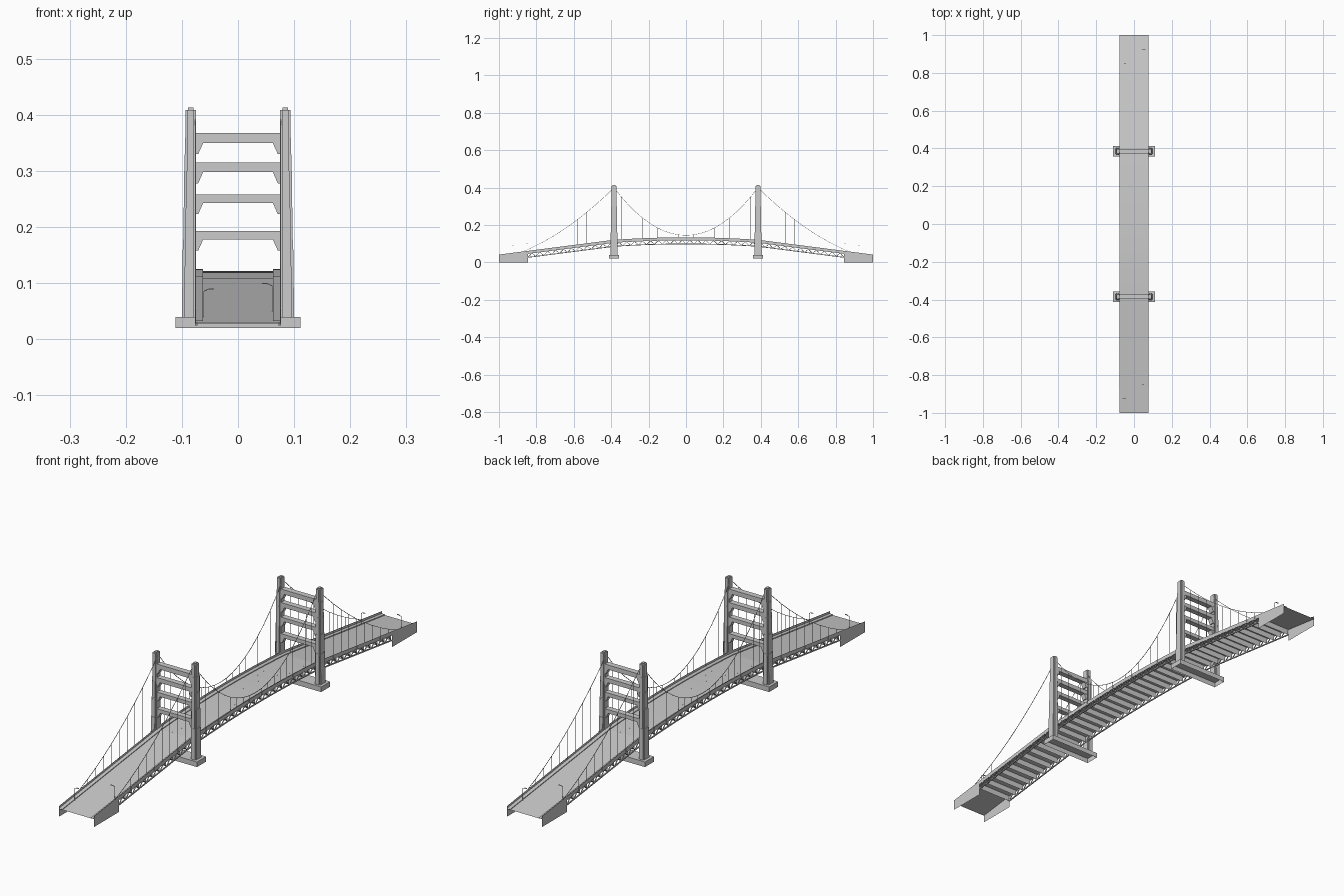
import bpy, bmesh
from mathutils import Vector, Matrix

if "Cube" in bpy.data.objects:
    bpy.data.objects.remove(bpy.data.objects["Cube"], do_unlink=True)

grey = bpy.data.materials.new("plain_grey")
grey.use_nodes = True
GREY = (0.6, 0.6, 0.6, 1)
grey.diffuse_color = GREY
grey.node_tree.nodes["Principled BSDF"].inputs["Base Color"].default_value = GREY

TOWER_Y = 0.385
ABUT_Y = 0.845
SIDE_X = 0.076
DEPTH = 0.023     # truss depth below the deck
RAIL = 0.012      # parapet height above the deck


def finish(name, bm):
    mesh = bpy.data.meshes.new(name)
    bm.to_mesh(mesh)
    bm.free()
    mesh.materials.append(grey)
    obj = bpy.data.objects.new(name, mesh)
    bpy.context.collection.objects.link(obj)
    return obj


def frustum(bm, bottom, top, open_bottom=False):
    """Tapered box; each end is (x0, x1, y0, y1, z)."""
    rings = []
    for x0, x1, y0, y1, z in (bottom, top):
        rings.append([bm.verts.new((x, y, z))
                      for x, y in ((x0, y0), (x1, y0), (x1, y1), (x0, y1))])
    a, b = rings
    faces = [bm.faces.new(b)]
    if not open_bottom:
        faces.append(bm.faces.new(a[::-1]))
    for i in range(4):
        j = (i + 1) % 4
        faces.append(bm.faces.new((a[i], a[j], b[j], b[i])))
    bmesh.ops.recalc_face_normals(bm, faces=faces)


def box(bm, x0, x1, y0, y1, z0, z1, open_bottom=False):
    frustum(bm, (x0, x1, y0, y1, z0), (x0, x1, y0, y1, z1), open_bottom)


def bar(bm, p, q, size):
    p, q = Vector(p), Vector(q)
    d = q - p
    m = (Matrix.Translation((p + q) / 2) @ d.to_track_quat('Z', 'Y').to_matrix().to_4x4()
         @ Matrix.Diagonal((size, size, d.length, 1)))
    bmesh.ops.create_cube(bm, size=1, matrix=m)


def strip(bm, left, right):
    """Ribbon of quads between two matching paths."""
    a = [bm.verts.new(p) for p in left]
    b = [bm.verts.new(p) for p in right]
    for i in range(len(a) - 1):
        bm.faces.new((a[i], b[i], b[i + 1], a[i + 1]))


def deck_z(y):
    y = abs(y)
    if y > TOWER_Y:
        return 0.109 - 0.079 * (y - TOWER_Y) / (1 - TOWER_Y)
    return 0.122 - 0.013 * (y / TOWER_Y) ** 2


def cable_z(y):
    y = abs(y)
    if y <= TOWER_Y:
        return 0.145 + 0.255 * (y / TOWER_Y) ** 2
    t = (y - TOWER_Y) / (0.87 - TOWER_Y)
    return 0.40 + t * (deck_z(0.87) + RAIL - 0.40) - 0.14 * t * (1 - t)


arch = [TOWER_Y * i / 10 for i in range(-10, 11)]
ys = [-1] + arch + [1]

# Roadway
bm = bmesh.new()
strip(bm, [(-SIDE_X, y, deck_z(y)) for y in ys], [(SIDE_X, y, deck_z(y)) for y in ys])
finish("road_deck", bm)

# Raised footways
bm = bmesh.new()
for s in (-1, 1):
    inner = [(s * 0.062, y, deck_z(y) + 0.003) for y in ys]
    outer = [(s * SIDE_X, y, deck_z(y) + 0.003) for y in ys]
    foot = [(s * 0.062, y, deck_z(y)) for y in ys]
    strip(bm, inner, outer)
    strip(bm, foot, inner)
finish("footways", bm)

# Thin side parapets
bm = bmesh.new()
for s in (-1, 1):
    strip(bm, [(s * SIDE_X, y, deck_z(y) - 0.004) for y in ys],
          [(s * SIDE_X, y, deck_z(y) + RAIL) for y in ys])
finish("side_parapets", bm)

# Abutment side plates
bm = bmesh.new()
for s in (-1, 1):
    for e in (-1, 1):
        strip(bm, [(s * SIDE_X, e * y, 0) for y in (ABUT_Y, 1)],
              [(s * SIDE_X, e * y, deck_z(y)) for y in (ABUT_Y, 1)])
finish("abutment_plates", bm)

# Truss under each edge, with cross plates between
panels = 40
nodes = [-ABUT_Y + 2 * ABUT_Y * i / panels for i in range(panels + 1)]
bm = bmesh.new()
for s in (-1, 1):
    x = s * (SIDE_X - 0.0015)
    for y0, y1 in zip(nodes, nodes[1:]):
        ym = (y0 + y1) / 2
        low0, low1 = (x, y0, deck_z(y0) - DEPTH), (x, y1, deck_z(y1) - DEPTH)
        peak = (x, ym, deck_z(ym) - 0.003)
        bar(bm, low0, low1, 0.004)
        bar(bm, low0, peak, 0.0028)
        bar(bm, peak, low1, 0.0028)
finish("side_trusses", bm)

bm = bmesh.new()
for y in nodes:
    z = deck_z(y)
    strip(bm, [(-0.073, y, z - DEPTH), (0.073, y, z - DEPTH)],
          [(-0.073, y, z), (0.073, y, z)])
finish("cross_plates", bm)

# Towers
levels = [0.04, 0.16, 0.235, 0.30, 0.36, 0.409]
struts = [(0.178, 0.193), (0.243, 0.258), (0.298, 0.315), (0.35, 0.368)]


def leg_size(z):
    t = (z - levels[0]) / (levels[-1] - levels[0])
    return 0.1 - 0.007 * t, 0.0195 - 0.007 * t


for end, label in ((-1, "front"), (1, "back")):
    cy = end * TOWER_Y
    bm = bmesh.new()
    box(bm, -0.111, 0.111, cy - 0.028, cy + 0.028, 0.02, 0.04, open_bottom=True)
    finish(label + "_tower_base", bm)

    bm = bmesh.new()
    for s in (-1, 1):
        for z0, z1 in zip(levels, levels[1:]):
            xo, w = leg_size(z0)
            xt, wt = leg_size(z1)
            xt, wt = xt + 0.0008, wt + 0.0006   # small step at each stage
            # broad core and narrower pilaster give notched corners
            for cut, k in ((0, 0.75), (0.004, 1)):
                frustum(bm,
                        (s * (0.075 + cut), s * (xo - cut), cy - w * k, cy + w * k, z0),
                        (s * (0.075 + cut), s * (xt - cut), cy - wt * k, cy + wt * k, z1))
        box(bm, s * 0.079, s * 0.089, cy - 0.007, cy + 0.007, 0.409, 0.413)
    finish(label + "_tower_legs", bm)

    bm = bmesh.new()
    for zb, zt in struts:
        box(bm, -0.077, 0.077, cy - 0.011, cy + 0.011, zb, zt)
        for s in (-1, 1):
            # tapered corner bracket
            frustum(bm, (s * 0.077, s * 0.071, cy - 0.01, cy + 0.01, zb - 0.02),
                    (s * 0.077, s * 0.062, cy - 0.01, cy + 0.01, zb))
    finish(label + "_tower_struts", bm)

# Suspension cables and hangers
side_ys = [TOWER_Y + (0.87 - TOWER_Y) * i / 10 for i in range(11)]
cable_ys = [-y for y in reversed(side_ys[1:])] + arch + side_ys[1:]
bm = bmesh.new()
hangers = bmesh.new()
for s in (-1, 1):
    pts = [(s * SIDE_X, y, cable_z(y)) for y in cable_ys]
    for p, q in zip(pts, pts[1:]):
        bar(bm, p, q, 0.0016)
    for x, y, z in pts[1:-1]:
        if abs(abs(y) - TOWER_Y) > 0.02:
            bar(hangers, (x, y, deck_z(y)), (x, y, z), 0.001)
finish("main_cables", bm)
finish("hangers", hangers)

# Street lamps, staggered at both ends
bm = bmesh.new()
for e in (-1, 1):
    for s, y in ((e, 0.925), (-e, 0.85)):
        z = deck_z(y) + 0.05
        bar(bm, (s * 0.061, e * y, deck_z(y)), (s * 0.061, e * y, z - 0.004), 0.0012)
        bar(bm, (s * 0.061, e * y, z - 0.004), (s * 0.052, e * y, z), 0.0014)
        box(bm, s * 0.043, s * 0.053, e * y - 0.0015, e * y + 0.0015, z - 0.001, z + 0.001)
finish("street_lamps", bm)
